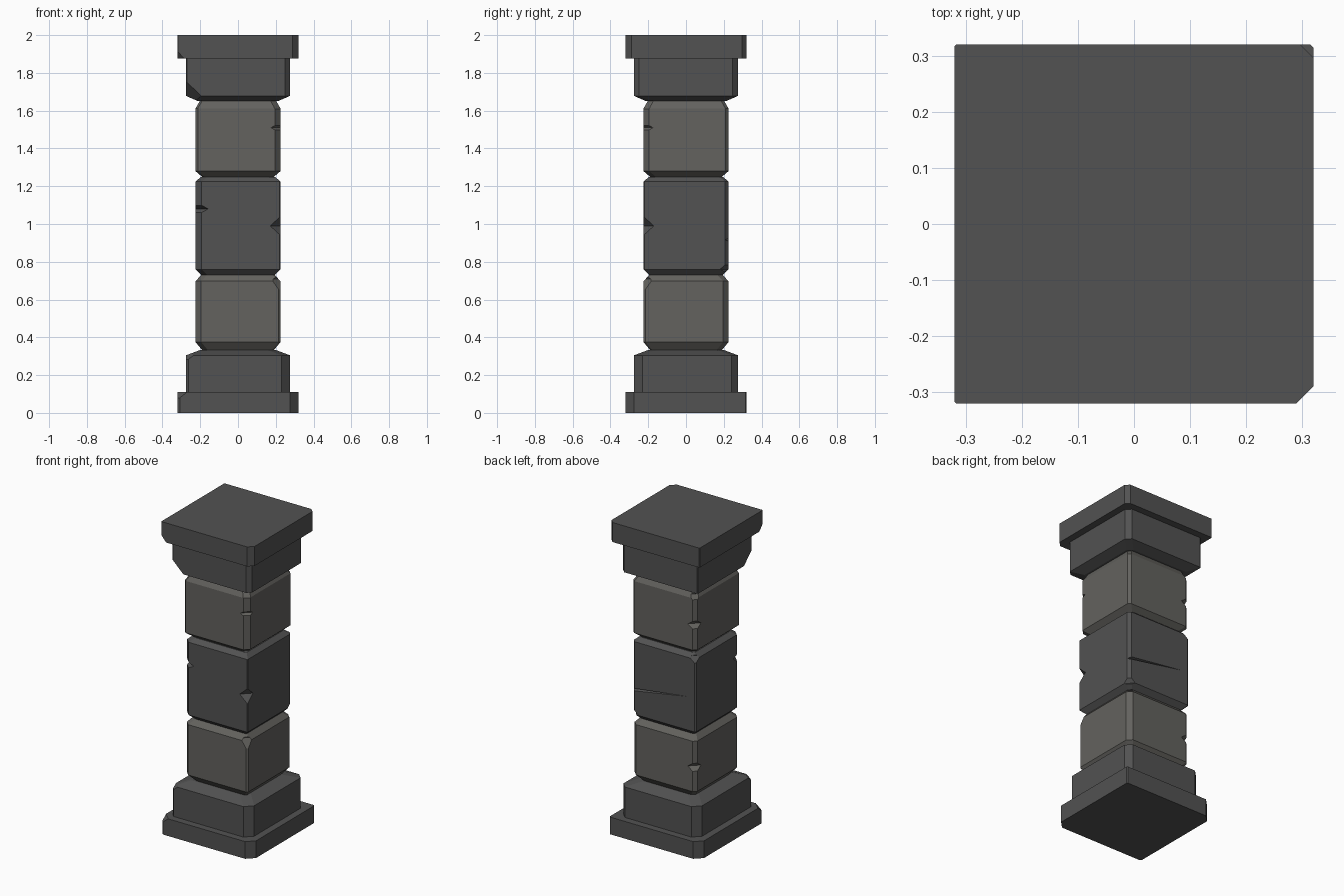
import bpy, bmesh
from mathutils import Matrix, Vector

if "Cube" in bpy.data.objects:
    bpy.data.objects.remove(bpy.data.objects["Cube"])

CORNERS = [(1, -1), (1, 1), (-1, 1), (-1, -1)]


def material(name, rgb):
    m = bpy.data.materials.new(name)
    m.diffuse_color = (*rgb, 1)
    m.use_nodes = True
    m.node_tree.nodes["Principled BSDF"].inputs["Base Color"].default_value = m.diffuse_color
    return m


DARK = material("dark_stone", (0.085, 0.085, 0.085))
LIGHT = material("light_stone", (0.125, 0.122, 0.112))


def new_object(name, bm):
    bmesh.ops.recalc_face_normals(bm, faces=bm.faces)
    mesh = bpy.data.meshes.new(name)
    bm.to_mesh(mesh)
    bm.free()
    ob = bpy.data.objects.new(name, mesh)
    bpy.context.collection.objects.link(ob)
    return ob


def chip_cutter(center, radii, tilt=0.0):
    # an octahedron on a corner or edge removes a flat chip or V notch
    bm = bmesh.new()
    axes = [Vector(a) for a in ((1, 0, 0), (0, 1, 0), (0, 0, 1))]
    px, py, pz = [bm.verts.new(a * r) for a, r in zip(axes, radii)]
    nx, ny, nz = [bm.verts.new(-a * r) for a, r in zip(axes, radii)]
    ring = [px, py, nx, ny]
    for i in range(4):
        a, b = ring[i], ring[(i + 1) % 4]
        bm.faces.new((a, b, pz))
        bm.faces.new((b, a, nz))
    bm.transform(Matrix.Translation(center) @ Matrix.Rotation(tilt, 4, 'Y'))
    cutter = new_object("chip_cutter", bm)
    cutter.hide_render = True
    return cutter


def block(name, rings, chamfers, mat, chips=()):
    # rings: (z, half width); chamfers follow CORNERS
    bm = bmesh.new()
    loops = []
    for z, h in rings:
        loop = []
        for (sx, sy), c in zip(CORNERS, chamfers):
            pair = [(sx * (h - c), sy * h), (sx * h, sy * (h - c))]
            if sx * sy > 0:
                pair.reverse()
            loop += [bm.verts.new((x, y, z)) for x, y in pair]
        loops.append(loop)
    for lo, hi in zip(loops, loops[1:]):
        for i in range(8):
            j = (i + 1) % 8
            bm.faces.new((lo[i], lo[j], hi[j], hi[i]))
    bm.faces.new(loops[0][::-1])
    bm.faces.new(loops[-1])
    ob = new_object(name, bm)
    ob.data.materials.append(mat)
    for chip in chips:
        cutter = chip_cutter(*chip)
        mod = ob.modifiers.new("chip", 'BOOLEAN')
        mod.operation = 'DIFFERENCE'
        mod.solver = 'EXACT'
        mod.object = cutter
        bpy.context.view_layer.objects.active = ob
        bpy.ops.object.modifier_apply(modifier=mod.name)
        bpy.data.objects.remove(cutter)
    return ob


# Foot
block("plinth", [(0, .32), (.11, .32)], (.045, .006, .045, .012), DARK,
      [((-.32, -.32, .11), (.05, .05, .04))])
block("base_block", [(.11, .275), (.305, .275), (.333, .20)],
      (.045, .035, .045, .012), DARK,
      [((-.275, -.275, .33), (.075, .075, .055))])

# Shaft stones
W = .225
block("lower_shaft_stone", [(.333, .19), (.375, W), (.697, W), (.73, .195)],
      (.01, .028, .02, .03), LIGHT,
      [((W, -W, .71), (.05, .05, .07)),
       ((-W, W, .53), (.055, .055, .04))])
block("middle_shaft_stone", [(.73, .195), (.76, W), (1.225, W), (1.25, .195)],
      (.004, .018, .008, .033), DARK,
      [((W, -W, .99), (.055, .055, .05)),
       ((-W, -W, 1.08), (.068, .068, .036)),
       ((W, W, .76), (.045, .045, .04)),
       ((-W, W, 1.235), (.05, .05, .04)),
       ((W, W, .915), (.40, .018, .008), .15)])
block("upper_shaft_stone", [(1.25, .19), (1.28, W), (1.612, W), (1.655, .2)],
      (.03, .016, .022, .012), LIGHT,
      [((W, -W, 1.51), (.05, .05, .03)),
       ((-W, W, 1.44), (.055, .055, .04)),
       ((-W, W, 1.63), (.05, .05, .05)),
       ((W, -W, 1.63), (.05, .05, .05))])

# Head
block("capital_block", [(1.652, .215), (1.678, .275), (1.875, .275)],
      (.026, .03, .006, .006), DARK,
      [((-.275, -.275, 1.655), (.105, .105, .1))])
block("top_slab", [(1.875, .32), (2.0, .32)], (.031, .024, .003, .003), DARK,
      [((-.32, -.32, 1.875), (.035, .035, .04))])
